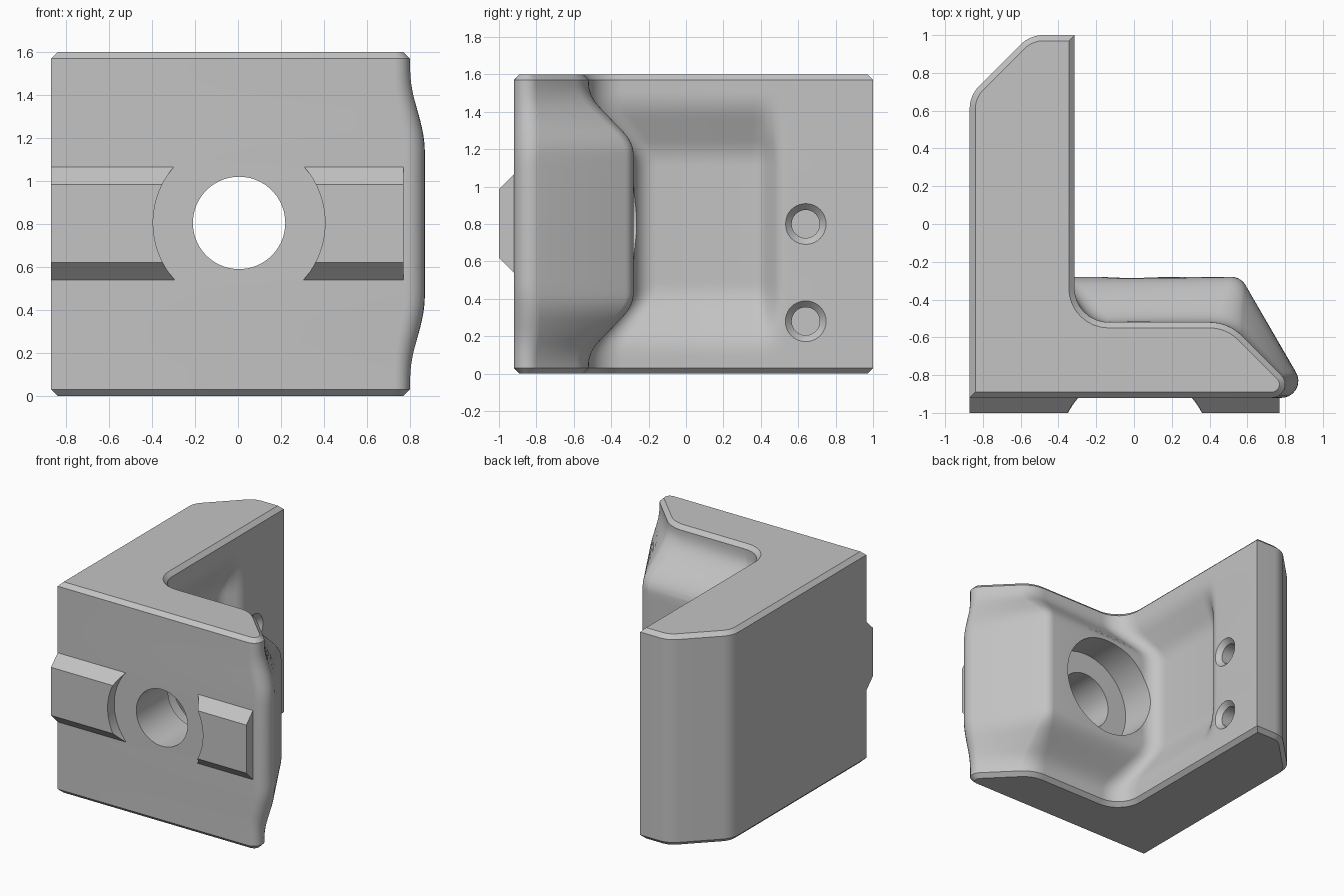
import bpy, bmesh, math
from mathutils import Vector, Matrix

cube = bpy.data.objects.get("Cube")
if cube:
    bpy.data.objects.remove(cube, do_unlink=True)

MID = 0.8          # height of the mirror plane
CHAMFER = 0.03
BORE = (0.005, 0.805)

steel = bpy.data.materials.new("plain_grey")
steel.use_nodes = True
grey = (0.55, 0.55, 0.55, 1)
steel.diffuse_color = grey
steel.node_tree.nodes["Principled BSDF"].inputs["Base Color"].default_value = grey

# Corners of the L section: outer-level xy + fillet length, mid-level xy + fillet length,
# and the distances from mid height between which one turns into the other
CORNERS = [
    ((-0.87, -0.92, 0), (-0.87, -0.92, 0), 0.4, 0.6),            # front heel
    ((0.90, -0.92, 0.17), (0.936, -0.92, 0.155), 0.37, 0.61),    # arm tip
    ((0.50, -0.52, 0.10), (0.565, -0.28, 0.05), 0.44, 0.69),     # arm shoulder
    ((-0.315, -0.52, 0.18), (-0.435, -0.28, 0.12), 0.38, 0.64),  # inside corner
    ((-0.315, 0.39, 0.04), (-0.435, 0.40, 0.05), 0.38, 0.64),    # pocket floor end
    ((-0.315, 0.50, 0.04), (-0.315, 0.50, 0.05), 0.38, 0.64),    # pocket rim
    ((-0.315, 1.0, 0), (-0.315, 1.0, 0), 0.4, 0.6),              # wall end
    ((-0.55, 1.0, 0.07), (-0.55, 1.0, 0.07), 0.4, 0.6),          # cut corner
    ((-0.87, 0.68, 0.07), (-0.87, 0.68, 0.07), 0.4, 0.6),
]


def ramp(h, near, far):
    """1 close to mid height, 0 far away, with softened ends."""
    taps = [i * 0.014 for i in range(-4, 5)]
    return sum(min(1, max(0, (far - h - o) / (far - near))) for o in taps) / len(taps)


def section(z, inset):
    """Rounded L outline at height z."""
    corners = []
    for low, mid, near, far in CORNERS:
        corners.append(Vector(low).lerp(Vector(mid), ramp(abs(z - MID), near, far)))
    pts = []
    for i, c in enumerate(corners):
        p, length = c.xy, c.z
        if length == 0:
            pts.append(p)
            continue
        a = (corners[i - 1].xy - p).normalized()
        b = (corners[(i + 1) % len(corners)].xy - p).normalized()
        w = math.sin(a.angle(b) / 2)       # weight giving a true arc
        for k in range(9):
            t = k / 8
            u, v, s = (1 - t) ** 2, 2 * w * t * (1 - t), t * t
            pts.append(((p + a * length) * u + p * v + (p + b * length) * s) / (u + v + s))
    if not inset:
        return pts
    out = []
    for i, p in enumerate(pts):
        d1 = (p - pts[i - 1]).normalized()
        d2 = (pts[(i + 1) % len(pts)] - p).normalized()
        n1, n2 = Vector((-d1.y, d1.x)), Vector((-d2.y, d2.x))
        out.append(p + (n1 + n2) * inset / (1 + n1.dot(n2)))
    return out


def finish(name, bm):
    bmesh.ops.recalc_face_normals(bm, faces=bm.faces[:])
    mesh = bpy.data.meshes.new(name)
    bm.to_mesh(mesh)
    bm.free()
    mesh.materials.append(steel)
    obj = bpy.data.objects.new(name, mesh)
    bpy.context.collection.objects.link(obj)
    return obj


def loft(name, rings):
    bm = bmesh.new()
    rows = [[bm.verts.new(p) for p in ring] for ring in rings]
    for lo, hi in zip(rows, rows[1:]):
        for i in range(len(lo)):
            j = (i + 1) % len(lo)
            bm.faces.new((lo[i], lo[j], hi[j], hi[i]))
    bm.faces.new(rows[0][::-1])
    bm.faces.new(rows[-1])
    return finish(name, bm)


def turned(name, axis, centre, profile, n=72):
    """Solid of (position, radius) rings along the x or y axis."""
    rings = []
    for pos, r in profile:
        ring = []
        for i in range(n):
            a = math.tau * i / n
            u, z = centre[0] + r * math.cos(a), centre[1] + r * math.sin(a)
            ring.append((u, pos, z) if axis == "y" else (pos, u, z))
        rings.append(ring)
    return loft(name, rings)


def cut(target, cutters):
    bpy.context.view_layer.objects.active = target
    for c in cutters:
        mod = target.modifiers.new("cut", "BOOLEAN")
        mod.operation, mod.solver, mod.object = "DIFFERENCE", "EXACT", c
        bpy.ops.object.modifier_apply(modifier=mod.name)
        bpy.data.objects.remove(c, do_unlink=True)


# Bracket body with raised arm pad and wall pocket
steps = [0.30 + i * 0.02 for i in range(24)]
heights = [MID - h for h in reversed(steps)] + [MID + h for h in steps]
levels = [(0, CHAMFER), (CHAMFER, 0)]
levels += [(z, 0) for z in heights] + [(2 * MID - CHAMFER, 0), (2 * MID, CHAMFER)]
body = loft("bracket_body", [[(p.x, p.y, z) for p in section(z, i)] for z, i in levels])

# Main bore, counterbore and two blind countersunk holes
cutters = [
    turned("bore_cutter", "y", BORE, [(-1.1, 0.215), (0.1, 0.215)]),
    turned("counterbore_cutter", "y", BORE, [(-0.54, 0.38), (0.2, 0.38)]),
]
for z in (0.28, 0.8):
    cutters.append(turned("screw_cutter", "x", (0.64, z),
                          [(-0.6, 0.075), (-0.35, 0.075), (-0.314, 0.11), (-0.2, 0.11)], 40))
cut(body, cutters)

# Front locating rails: chamfered bar interrupted by a round clearance
rails = []
for name, x0, x1 in (("right_rail", -0.87, 0.0), ("left_rail", 0.0, 0.77)):
    bar = [(-0.92, 0.54), (-1.0, 0.62), (-1.0, 0.985), (-0.92, 1.065)]
    rail = loft(name, [[(x, y, z) for y, z in bar] for x in (x0, x1)])
    cut(rail, [turned("clearance_cutter", "y", BORE, [(-1.2, 0.4), (-0.8, 0.4)], 96)])
    rails.append(rail)

for obj in [body] + rails:
    bpy.ops.object.select_all(action="DESELECT")
    obj.select_set(True)
    bpy.context.view_layer.objects.active = obj
    bpy.ops.object.shade_smooth_by_angle(angle=math.radians(28))
